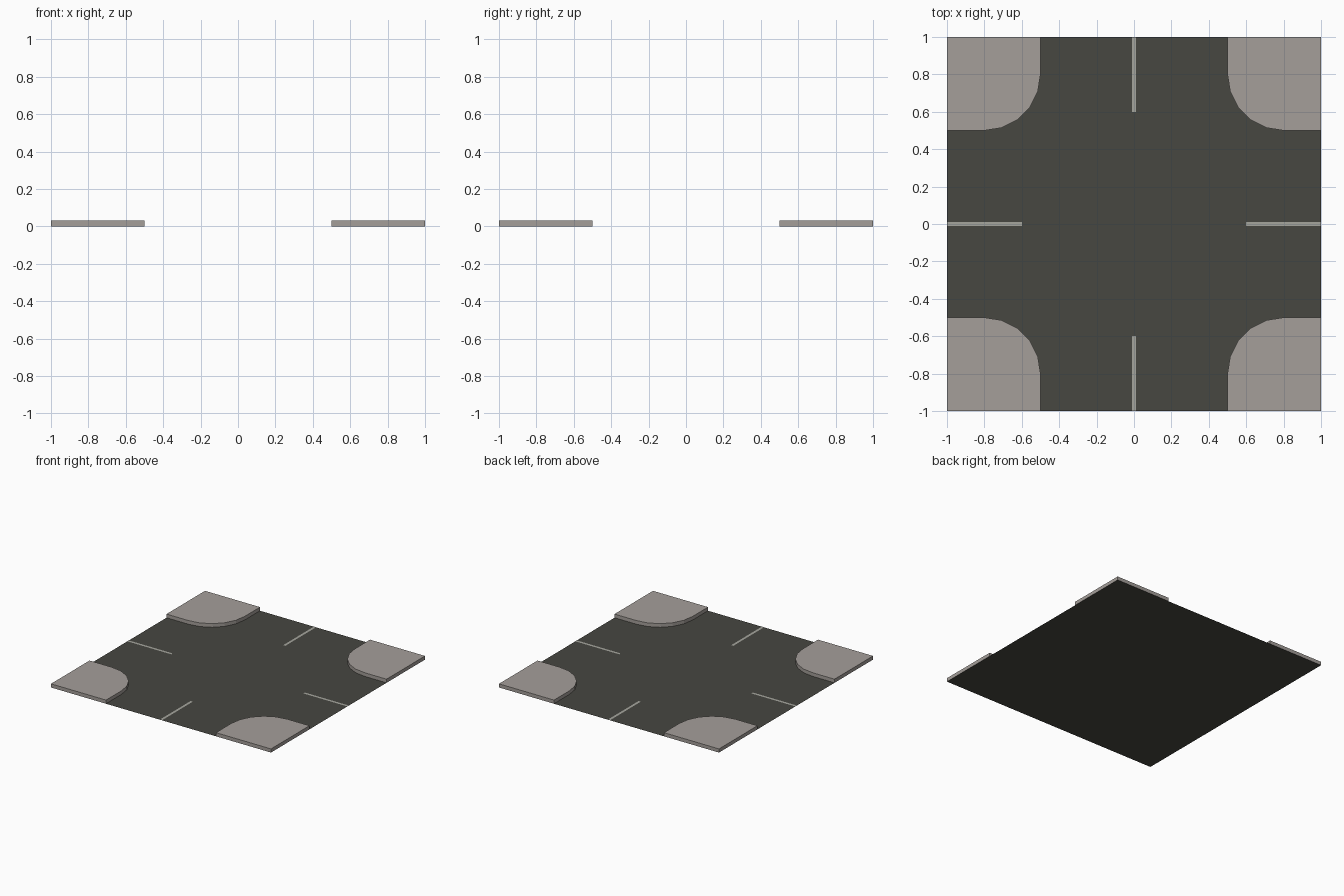
import bpy, bmesh, math

if "Cube" in bpy.data.objects:
    bpy.data.objects.remove(bpy.data.objects["Cube"])


def material(name, rgb):
    m = bpy.data.materials.new(name)
    lin = [((c / 255 + 0.055) / 1.055) ** 2.4 for c in rgb]
    m.diffuse_color = (*lin, 1)
    m.use_nodes = True
    m.node_tree.nodes["Principled BSDF"].inputs["Base Color"].default_value = m.diffuse_color
    return m


asphalt = material("asphalt", (71, 71, 65))
paving = material("paving", (165, 159, 154))
paint = material("line_paint", (166, 166, 158))


def sheet(name, outline, z, mat, height=0):
    """Flat face from an outline; a height adds walls below the raised top."""
    bm = bmesh.new()
    face = bm.faces.new([bm.verts.new((x, y, z)) for x, y in outline])
    face.normal_update()
    if face.normal.z < 0:
        face.normal_flip()
    if height:
        top = [bm.verts.new((v.co.x, v.co.y, z + height)) for v in face.verts]
        base = list(face.verts)
        for i in range(len(base)):
            j = (i + 1) % len(base)
            bm.faces.new((base[i], base[j], top[j], top[i]))
        bm.faces.new(top)
        bm.faces.remove(face)  # the road sheet closes the underside
    me = bpy.data.meshes.new(name)
    bm.to_mesh(me)
    bm.free()
    me.materials.append(mat)
    ob = bpy.data.objects.new(name, me)
    bpy.context.collection.objects.link(ob)
    return ob


# Road surface
sheet("road", [(-1, -1), (1, -1), (1, 1), (-1, 1)], 0, asphalt)

# Rounded pavement corner: five-step arc of radius 0.3
corner = [(1, 1), (0.5, 1)]
for i in range(6):
    a = math.radians(180 + 18 * i)
    corner.append((0.8 + 0.3 * math.cos(a), 0.8 + 0.3 * math.sin(a)))
corner.append((1, 0.5))

# Centre line for one arm of the crossing
line = [(0.6, -0.01), (1, -0.01), (1, 0.01), (0.6, 0.01)]


def turned(points, k):
    for _ in range(k):
        points = [(-y, x) for x, y in points]
    return points


# Four pavements and four lines
for k in range(4):
    sheet(f"pavement_{k + 1}", turned(corner, k), 0, paving, 0.03)
    sheet(f"centre_line_{k + 1}", turned(line, k), 0.001, paint)
